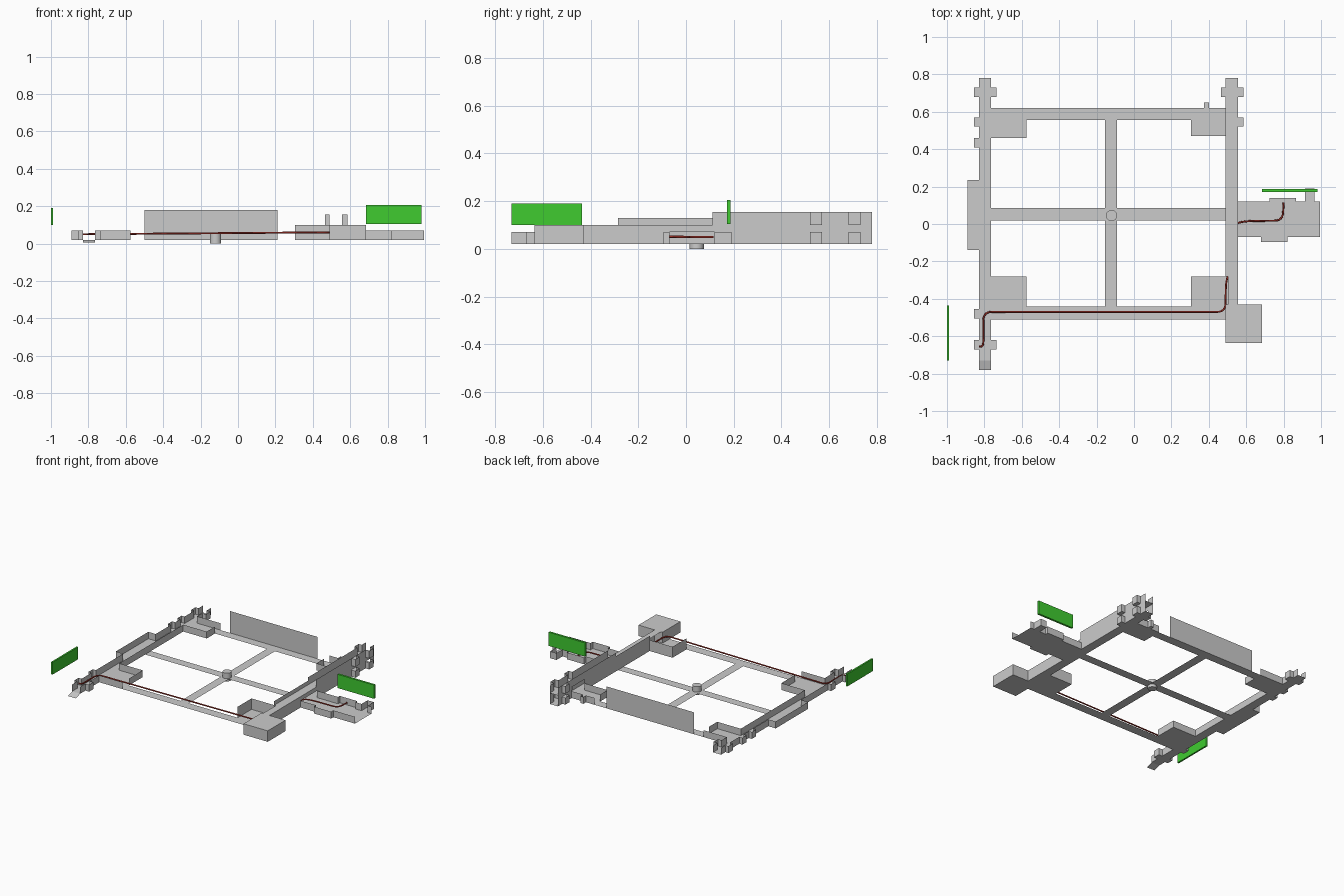
import bpy, bmesh
from mathutils import Vector

if "Cube" in bpy.data.objects:
    bpy.data.objects.remove(bpy.data.objects["Cube"])

LOW, RIM, DECK, TOP = 0.02, 0.07, 0.10, 0.155


class Sheet:
    """Folded sheet part: flat floors and upright walls."""

    def __init__(self, name):
        self.name, self.bm = name, bmesh.new()

    def face(self, pts):
        self.bm.faces.new([self.bm.verts.new(p) for p in pts])

    def floor(self, x0, x1, y0, y1, z=LOW):
        self.face([(x0, y0, z), (x1, y0, z), (x1, y1, z), (x0, y1, z)])

    def wall(self, path, z0=LOW, z1=RIM):
        for (ax, ay), (bx, by) in zip(path, path[1:]):
            self.face([(ax, ay, z0), (bx, by, z0), (bx, by, z1), (ax, ay, z1)])

    def side(self, along, at, a0, a1, niches=(), z0=LOW, z1=RIM):
        """Straight wall along an axis that steps out around each niche (start, end, depth)."""
        p = [(a0, at)]
        for s, e, d in niches:
            p += [(s, at), (s, at + d), (e, at + d), (e, at)]
            q = sorted((at, at + d))
            if along == 'y':
                self.floor(q[0], q[1], s, e, z0)
            else:
                self.floor(s, e, q[0], q[1], z0)
        p.append((a1, at))
        self.wall([(b, a) for a, b in p] if along == 'y' else p, z0, z1)

    def done(self):
        bmesh.ops.remove_doubles(self.bm, verts=self.bm.verts, dist=0.0005)
        me = bpy.data.meshes.new(self.name)
        self.bm.to_mesh(me)
        self.bm.free()
        ob = bpy.data.objects.new(self.name, me)
        bpy.context.collection.objects.link(ob)
        return ob


def paint(ob, name, col):
    m = bpy.data.materials.new(name)
    m.diffuse_color = col
    m.use_nodes = True
    m.node_tree.nodes["Principled BSDF"].inputs["Base Color"].default_value = m.diffuse_color
    ob.data.materials.append(m)


def box(name, x0, x1, y0, y1, z0, z1):
    bpy.ops.mesh.primitive_cube_add(size=1, location=((x0 + x1) / 2, (y0 + y1) / 2, (z0 + z1) / 2))
    ob = bpy.context.object
    ob.name = name
    ob.scale = (x1 - x0, y1 - y0, z1 - z0)
    bpy.ops.object.transform_apply(location=False)
    return ob


# left tray: floor, sloped front lip, side walls with niches
s = Sheet("left_tray")
L0, L1 = -0.83, -0.765
s.floor(L0, L1, -0.73, 0.78)
s.face([(L0, -0.78, 0.005), (L1, -0.78, 0.005), (L1, -0.73, LOW), (L0, -0.73, LOW)])
s.side('y', L0, -0.73, 0.78, [(-0.67, -0.62, -0.025), (-0.505, -0.455, -0.025), (-0.14, 0.235, -0.06),
                              (0.41, 0.46, -0.025), (0.52, 0.57, -0.025), (0.68, 0.73, -0.025)])
s.side('y', L1, -0.73, -0.51, [(-0.67, -0.62, 0.03)])
s.side('y', L1, -0.28, 0.46)
s.side('y', L1, 0.62, 0.78, [(0.68, 0.73, 0.03)])
s.done()

# front and back trays
s = Sheet("front_tray")
s.floor(L1, 0.49, -0.51, -0.44)
s.side('x', -0.51, L1, -0.575)
s.done()
s = Sheet("back_tray")
s.floor(L1, 0.49, 0.555, 0.62)
s.side('x', 0.62, L1, -0.575)
s.side('x', 0.62, 0.305, 0.49, [(0.375, 0.40, 0.03)])
s.done()
s = Sheet("back_panel")
s.side('x', 0.62, -0.50, 0.21, z1=0.18)
s.done()

# corner pads with inner walls
for name, xi, xo, yi, yo, h in [("front_left_pad", -0.575, L1, -0.28, -0.44, RIM),
                                ("back_left_pad", -0.575, L1, 0.46, 0.555, RIM),
                                ("front_right_pad", 0.305, 0.49, -0.28, -0.44, DECK),
                                ("back_right_pad", 0.305, 0.49, 0.47, 0.555, RIM)]:
    s = Sheet(name)
    s.floor(min(xi, xo), max(xi, xo), min(yi, yo), max(yi, yo))
    s.wall([(xo, yi), (xi, yi), (xi, yo)], z1=h)
    s.done()

# cross strips in the middle
s = Sheet("cross_strips")
s.floor(-0.155, -0.09, -0.44, 0.02)
s.floor(-0.155, -0.09, 0.085, 0.555)
s.floor(L1, 0.49, 0.02, 0.085)
s.done()

# right tray: lower channel
R0, R1 = 0.49, 0.555
inner = [(0.68, 0.73, -0.025)]
outer = [(0.52, 0.57, 0.03), (0.68, 0.73, 0.03)]
s = Sheet("right_lower_tray")
s.floor(R0, R1, -0.43, 0.78)
s.side('y', R0, -0.28, 0.47, z1=DECK)
s.side('y', R0, 0.62, 0.78, inner)
s.side('y', R0, 0.62, 0.78, z0=RIM, z1=DECK)
s.side('y', R1, -0.43, -0.07, z1=DECK)
s.side('y', R1, 0.12, 0.78, outer)
s.side('y', R1, 0.12, 0.78, z0=RIM, z1=DECK)
s.side('y', R1, -0.07, 0.12, z0=RIM, z1=DECK)
s.done()

# right tray: upper channel
s = Sheet("right_upper_tray")
s.floor(R0, R1, -0.28, 0.78, DECK)
s.floor(R0 + 0.012, R1, -0.43, -0.28, DECK)
s.side('y', R0, -0.285, 0.11, z0=DECK, z1=0.13)
s.side('y', R0, 0.11, 0.78, inner, DECK, TOP)
s.side('y', R1, 0.11, 0.78, outer, DECK, TOP)
s.done()

# side branch tray
s = Sheet("branch_tray")
s.floor(R1, 0.995, -0.07, 0.12)
s.side('x', -0.07, R1, 0.995, [(0.68, 0.82, -0.025)])
s.side('x', 0.12, R1, 0.995, [(0.725, 0.865, 0.02), (0.915, 0.965, 0.07)])
s.done()

# corner block and centre post
box("corner_block", 0.49, 0.685, -0.635, -0.43, LOW, DECK)
bpy.ops.mesh.primitive_cylinder_add(vertices=32, radius=0.03, depth=0.06, location=(-0.12, 0.045, 0.03))
bpy.context.object.name = "centre_post"
bpy.ops.object.shade_smooth_by_angle()

# cable with rounded bends
route = [Vector(p) for p in [(-0.83, -0.655, 0.05), (-0.805, -0.655, 0.05), (-0.805, -0.47, 0.05),
                             (0.488, -0.47, 0.06), (0.492, -0.30, 0.06), (0.525, -0.22, 0.055),
                             (0.53, 0.0, 0.05), (0.60, 0.016, 0.05), (0.795, 0.018, 0.05), (0.80, 0.115, 0.05)]]
pts = [route[0]]
for a, b, c in zip(route, route[1:], route[2:]):
    p = b + (a - b).normalized() * min(0.045, (a - b).length * 0.45)
    q = b + (c - b).normalized() * min(0.045, (c - b).length * 0.45)
    for i in range(7):
        t = i / 6
        pts.append(p * (1 - t) ** 2 + b * 2 * t * (1 - t) + q * t * t)
pts.append(route[-1])
cu = bpy.data.curves.new("cable", 'CURVE')
cu.dimensions = '3D'
cu.bevel_depth = 0.005
cu.bevel_resolution = 2
cu.use_fill_caps = True
sp = cu.splines.new('POLY')
sp.points.add(len(pts) - 1)
for k, p in zip(sp.points, pts):
    k.co = (*p, 1)
cable = bpy.data.objects.new("cable", cu)
bpy.context.collection.objects.link(cable)
paint(cable, "cable_red", (0.35, 0.03, 0.02, 1))

# blank tag plates standing above both cable ends
for name, dims in [("right_tag", (0.685, 0.98, 0.172, 0.187, 0.105, 0.205)),
                   ("left_tag", (-1.0, -0.988, -0.73, -0.435, 0.10, 0.19))]:
    paint(box(name, *dims), name + "_green", (0.05, 0.6, 0.03, 1))
